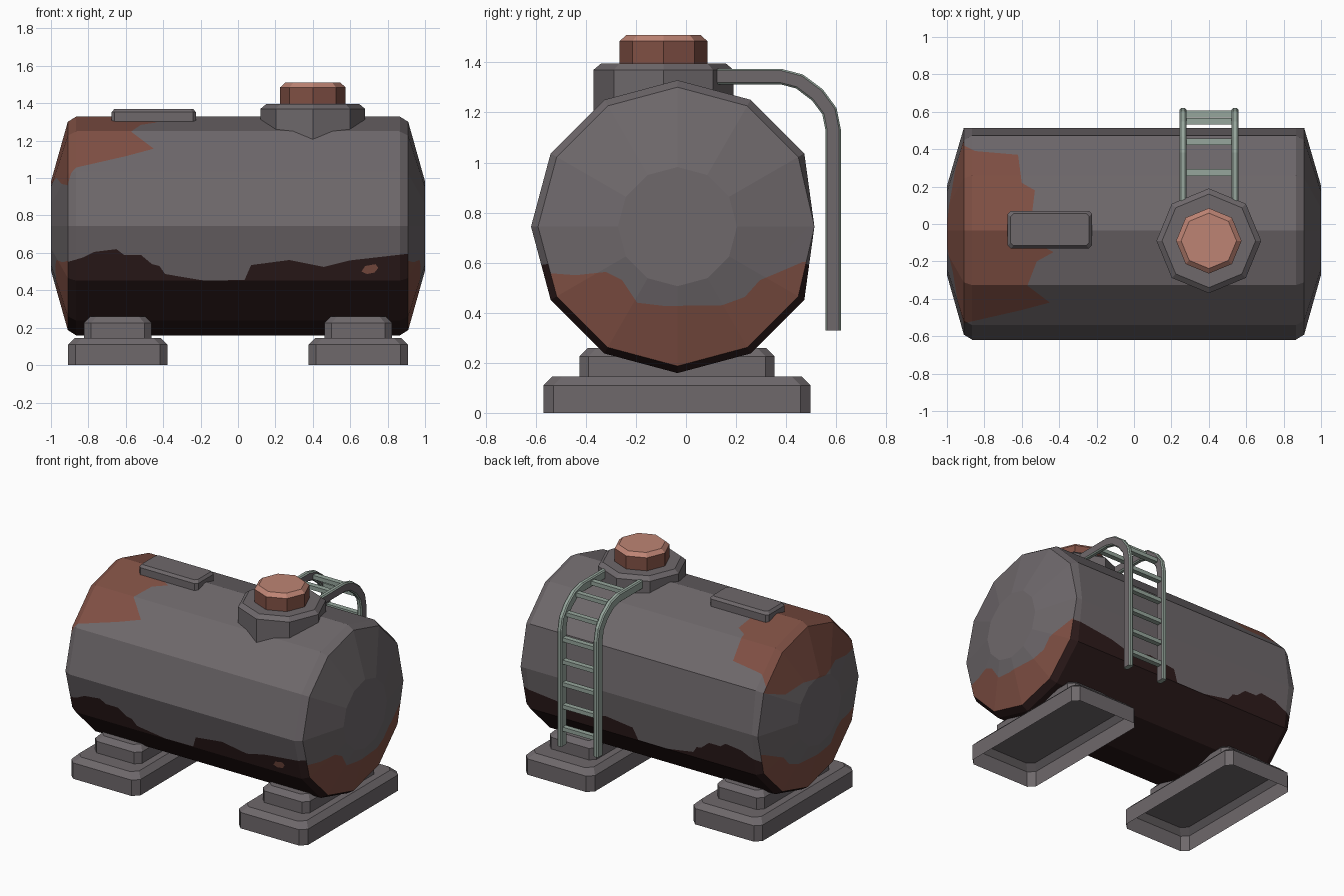
import bpy, bmesh, math
from mathutils import Vector

if "Cube" in bpy.data.objects:
    bpy.data.objects.remove(bpy.data.objects["Cube"])


def mat(name, rgb):
    m = bpy.data.materials.new(name)
    lin = [((c / 255 + 0.055) / 1.055) ** 2.4 for c in rgb]
    m.diffuse_color = (*lin, 1)
    m.use_nodes = True
    m.node_tree.nodes["Principled BSDF"].inputs["Base Color"].default_value = m.diffuse_color
    return m


GREY = mat("grey steel", (110, 104, 107))
RUST = mat("rust", (128, 80, 68))
DARK = mat("dark grime", (45, 27, 27))
SALMON = mat("cap orange", (190, 132, 116))
GREEN = mat("ladder green", (150, 166, 156))


def loft(rings, cap_start=True, cap_end=True):
    """Skin a list of equal-length point rings."""
    bm = bmesh.new()
    vs = [[bm.verts.new(p) for p in r] for r in rings]
    n = len(vs[0])
    for a, b in zip(vs, vs[1:]):
        for i in range(n):
            j = (i + 1) % n
            bm.faces.new((a[i], a[j], b[j], b[i]))
    if cap_start:
        bm.faces.new(vs[0][::-1])
    if cap_end:
        bm.faces.new(vs[-1])
    bmesh.ops.recalc_face_normals(bm, faces=bm.faces[:])
    bm.normal_update()
    return bm


def finish(name, bm, *mats):
    me = bpy.data.meshes.new(name)
    bm.to_mesh(me)
    bm.free()
    for m in mats:
        me.materials.append(m)
    ob = bpy.data.objects.new(name, me)
    bpy.context.collection.objects.link(ob)
    return ob


def inside(poly, u, v):
    hit = False
    for (x1, y1), (x2, y2) in zip(poly, poly[1:] + poly[:1]):
        if (y1 > v) != (y2 > v) and u < (x2 - x1) * (v - y1) / (y2 - y1) + x1:
            hit = not hit
    return hit


def paint(bm, poly, i, j, ok, index):
    """Cut an outline (in axes i, j) into the faces passing ok, then colour its inside."""
    for a, b in zip(poly, poly[1:] + poly[:1]):
        co, no = Vector((0, 0, 0)), Vector((0, 0, 0))
        co[i], co[j] = a
        no[i], no[j] = b[1] - a[1], a[0] - b[0]
        faces = []
        for f in bm.faces:
            if not ok(f):
                continue
            hit = True
            for k, axis in enumerate((i, j)):
                c = [v.co[axis] for v in f.verts]
                if max(c) < min(a[k], b[k]) or min(c) > max(a[k], b[k]):
                    hit = False
            if hit:
                faces.append(f)
        if faces:
            geom = set(faces)
            for f in faces:
                geom.update(f.edges)
                geom.update(f.verts)
            bmesh.ops.bisect_plane(bm, geom=list(geom), dist=1e-5,
                                   plane_co=co, plane_no=no.normalized())
            bm.normal_update()
    for f in bm.faces:
        c = f.calc_center_median()
        if ok(f) and inside(poly, c[i], c[j]):
            f.material_index = index


# Tank: twelve-sided barrel with coned ends, slightly flattened at the back
def tank_ring(x, r):
    return [(x, min(-0.034 + r * math.sin(k * math.pi / 6), 0.513),
             0.744 + r * math.cos(k * math.pi / 6)) for k in range(12)]


tank = loft([tank_ring(x, r) for x, r in
             ((-1, .238), (-.91, .557), (-.865, .585), (.865, .585), (.91, .557), (1, .238))])


def barrel(f):
    return abs(f.normal.x) < 0.8


# grime along the bottom of the barrel
grime = [(-.95, .54), (-.83, .575), (-.77, .605), (-.65, .62), (-.61, .59), (-.52, .59),
         (-.46, .54), (-.42, .53), (-.39, .487), (-.26, .465), (-.18, .452), (.035, .455),
         (.07, .535), (.275, .562), (.46, .525), (.6, .56), (.95, .6), (.95, 0), (-.95, 0)]
paint(tank, grime, 0, 2, barrel, 2)
# small rust spot on the front
spot = [(.66, .5), (.68, .53), (.735, .54), (.75, .52), (.73, .495), (.69, .487)]
paint(tank, spot, 0, 2, lambda f: barrel(f) and f.calc_center_median().y < 0, 1)
# rust on the upper left of the barrel
patch = [(-.95, .44), (-.85, .39), (-.62, .37), (-.6, .22), (-.53, .18), (-.55, .02), (-.53, -.1),
         (-.43, -.15), (-.52, -.2), (-.57, -.33), (-.45, -.42), (-.6, -.46), (-.95, -.54)]
paint(tank, patch, 0, 1, lambda f: barrel(f) and f.calc_center_median().z > .744, 1)
# rust on the lower part of both ends
low = [(-.7, .57), (-.44, .55), (-.32, .563), (-.255, .53), (-.195, .44), (-.085, .427), (.145, .43),
       (.235, .463), (.295, .53), (.355, .555), (.467, .603), (.7, .62), (.7, 0), (-.7, 0)]
paint(tank, low, 1, 2, lambda f: not barrel(f), 1)
# rust on the upper part of the left end
high = [(-.7, .95), (-.4, .97), (-.25, 1.0), (-.1, .96), (.12, .99), (.28, .96), (.45, 1.02),
        (.7, 1.03), (.7, 1.5), (-.7, 1.5)]
paint(tank, high, 1, 2, lambda f: f.normal.x < -0.8, 1)
finish("tank", tank, GREY, RUST, DARK)


# Boxes with cut corners and a bevelled top
def block(name, cx, cy, hx, hy, z0, z1, cut, drop, open_bottom):
    def rect(z, d):
        a, b = hx - d, hy - d
        pts = [(a, b - cut), (a - cut, b), (cut - a, b), (-a, b - cut),
               (-a, cut - b), (cut - a, -b), (a - cut, -b), (a, cut - b)]
        return [(cx + p, cy + q, z) for p, q in pts]
    bm = loft([rect(z0, 0), rect(z1 - drop, 0), rect(z1, cut * .9)], not open_bottom)
    finish(name, bm, GREY)


for side, s in (("left", -1), ("right", 1)):
    block(side + "_foot", s * .643, -.036, .265, .533, 0, .146, .04, .036, True)
    block(side + "_saddle", s * .643, -.036, .18, .389, .146, .26, .036, .034, True)
block("top_plate", -.45, -.03, .225, .1, 1.29, 1.37, .016, .018, False)


# Hatch: octagonal collar and cap
def octagon(r, z):
    return [(.4 + r * math.cos(k * math.pi / 4), -.09 + r * math.sin(k * math.pi / 4), z)
            for k in range(8)]


finish("hatch_collar", loft([octagon(.28, 1.15), octagon(.28, 1.37), octagon(.25, 1.395)]), GREY)
cap = loft([octagon(.175, 1.39), octagon(.175, 1.485), octagon(.148, 1.51)])
for f in cap.faces:
    f.material_index = 1 if f.normal.z > .3 else 0
finish("hatch_cap", cap, RUST, SALMON)

# Ladder rails: flat bevelled section swept along a bent path in y, z
path = [Vector(p) for p in ((.10, 1.343), (.38, 1.343), (.453, 1.324), (.525, 1.27),
                            (.573, 1.205), (.588, 1.13), (.588, .33))]
section = [(.0175, .024), (.010, .031), (-.010, .031), (-.0175, .024),
           (-.0175, -.024), (-.010, -.031), (.010, -.031), (.0175, -.024)]
for side, x in (("left", .262), ("right", .54)):
    rings = []
    for k, p in enumerate(path):
        d = (path[min(k + 1, len(path) - 1)] - path[max(k - 1, 0)]).normalized()
        n = Vector((-d.y, d.x))
        rings.append([(x + u, p.x + n.x * w, p.y + n.y * w) for u, w in section])
    rail = loft(rings)
    for f in rail.faces:
        f.material_index = 1 if f.normal.x > .9 else 0
    finish(side + "_ladder_rail", rail, GREEN, GREY)

# Ladder rungs
rungs = [(.588, .45 + .155 * k) for k in range(5)] + [(.55, 1.23), (.44, 1.325), (.275, 1.343)]
for k, (y, z) in enumerate(rungs):
    sec = [(-.018, -.014), (.018, -.014), (.018, .014), (-.018, .014)]
    finish("ladder_rung_%d" % (k + 1),
           loft([[(x, y + a, z + b) for a, b in sec] for x in (.262, .54)]), GREEN)
